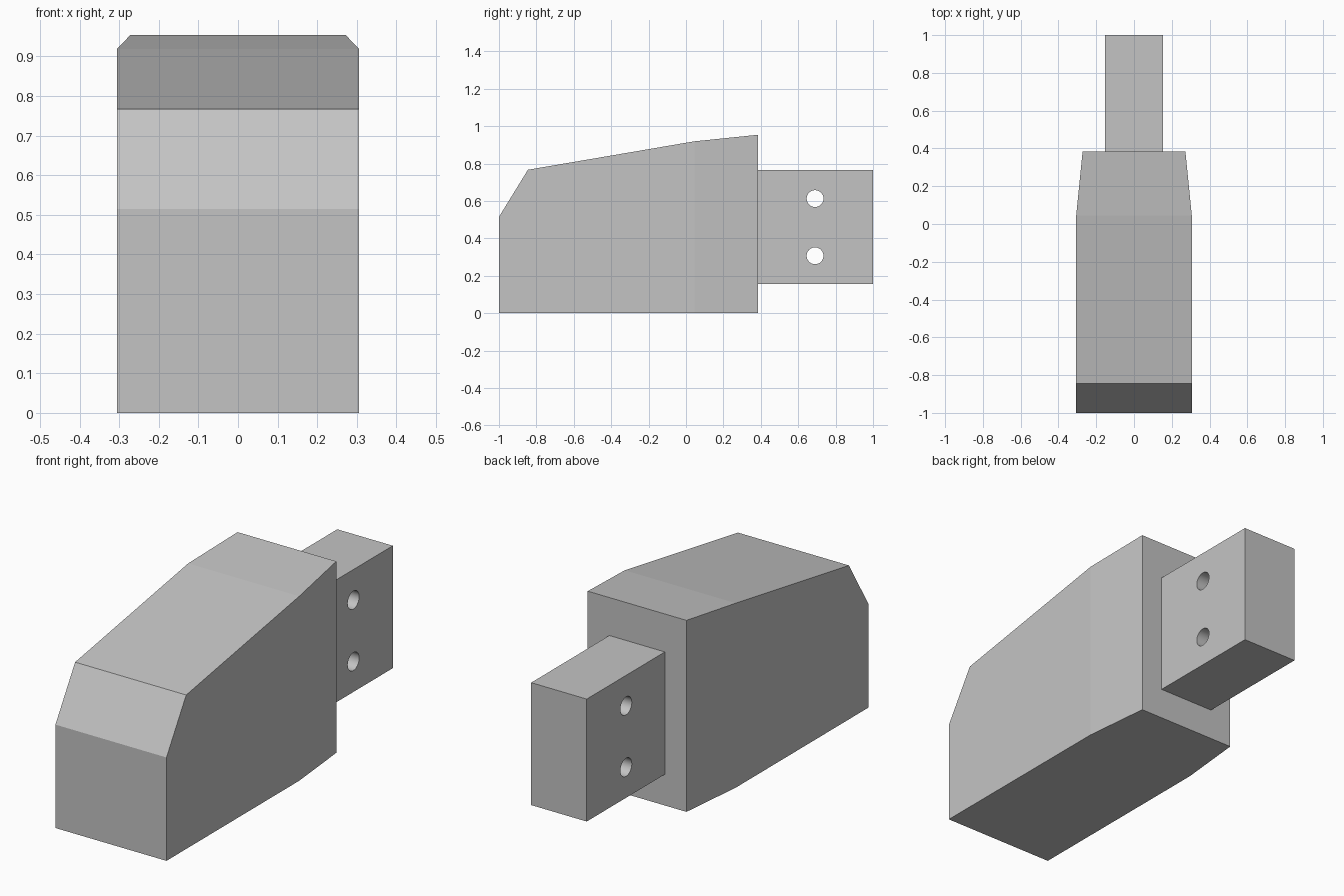
import bpy
import bmesh
import math

default_cube = bpy.data.objects.get("Cube")
if default_cube:
    bpy.data.objects.remove(default_cube, do_unlink=True)

GREY = (0.55, 0.55, 0.55, 1.0)
grey = bpy.data.materials.new("plain grey")
grey.use_nodes = True
grey.diffuse_color = GREY
grey.node_tree.nodes["Principled BSDF"].inputs["Base Color"].default_value = GREY


def add_object(name, bm):
    bmesh.ops.recalc_face_normals(bm, faces=bm.faces)
    mesh = bpy.data.meshes.new(name)
    bm.to_mesh(mesh)
    bm.free()
    mesh.materials.append(grey)
    obj = bpy.data.objects.new(name, mesh)
    bpy.context.collection.objects.link(obj)
    return obj


# Body: rectangular sections (y, half width, height) joined front to back
stations = [(-1.0, 0.306, 0.515), (-0.845, 0.306, 0.767),
            (0.045, 0.306, 0.919), (0.385, 0.272, 0.954)]
bm = bmesh.new()
rings = [[bm.verts.new(p) for p in ((-w, y, 0), (w, y, 0), (w, y, h), (-w, y, h))]
         for y, w, h in stations]
for a, b in zip(rings, rings[1:]):
    for i in range(4):
        j = (i + 1) % 4
        bm.faces.new((a[i], a[j], b[j], b[i]))
bm.faces.new(rings[0])
bm.faces.new(rings[-1])
add_object("body", bm)

# Mounting tang at the back
bm = bmesh.new()
bmesh.ops.create_cube(bm, size=1)
bmesh.ops.scale(bm, vec=(0.306, 0.615, 0.61), verts=bm.verts)
bmesh.ops.translate(bm, vec=(0, 0.6925, 0.46), verts=bm.verts)
tang = add_object("mounting_tang", bm)

# Two bolt holes through the tang
for name, z in (("lower", 0.307), ("upper", 0.613)):
    bpy.ops.mesh.primitive_cylinder_add(vertices=32, radius=0.045, depth=0.6,
                                        location=(0, 0.69, z),
                                        rotation=(0, math.pi / 2, 0))
    cutter = bpy.context.object
    cutter.name = name + "_bolt_hole_cutter"
    cutter.data.materials.append(grey)
    cut = tang.modifiers.new(name + "_bolt_hole", "BOOLEAN")
    cut.operation = "DIFFERENCE"
    cut.solver = "EXACT"
    cut.object = cutter
    bpy.ops.object.select_all(action="DESELECT")
    tang.select_set(True)
    bpy.context.view_layer.objects.active = tang
    bpy.ops.object.modifier_apply(modifier=cut.name)
    bpy.data.objects.remove(cutter, do_unlink=True)

bpy.ops.object.shade_smooth_by_angle(angle=math.radians(20))
